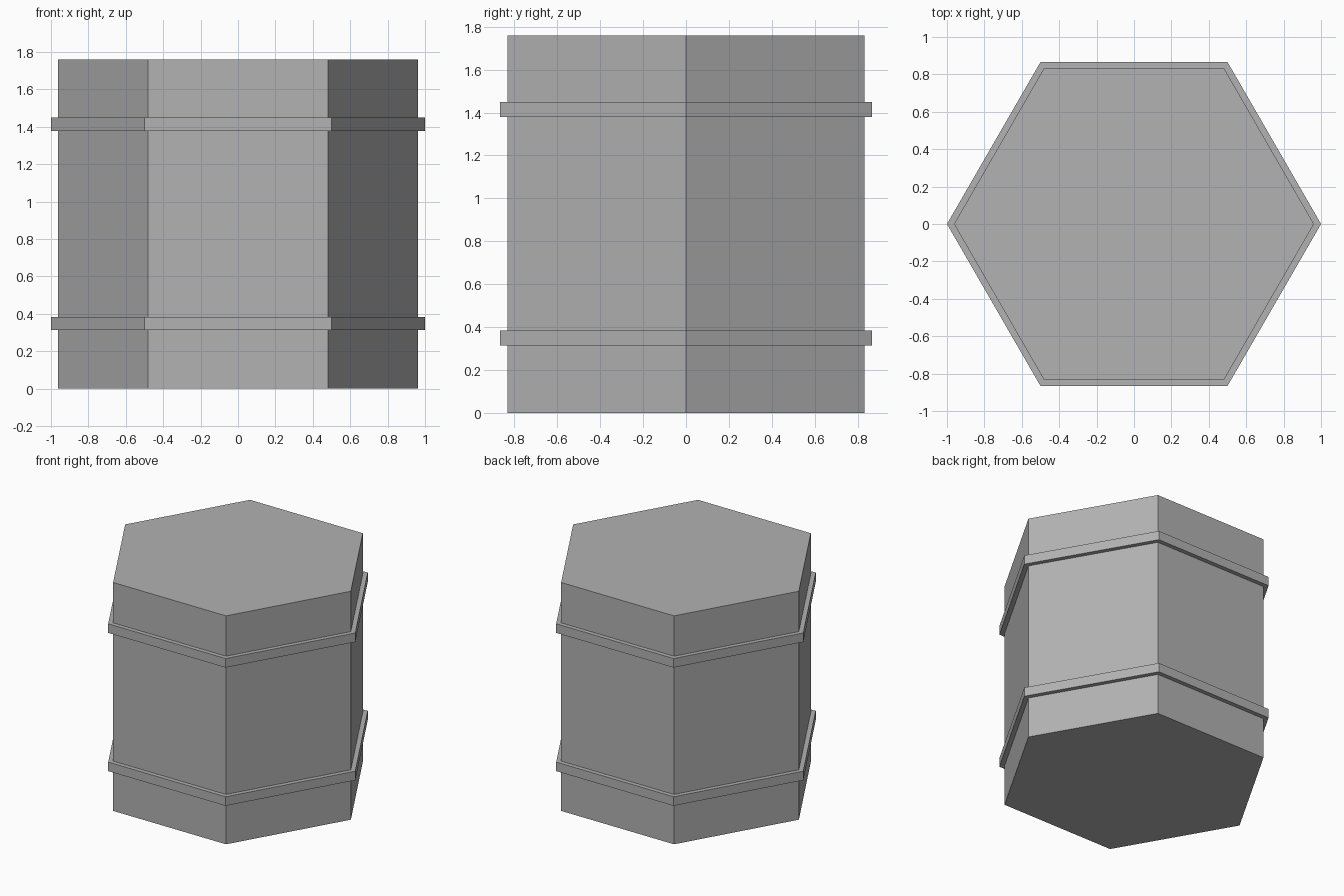
import bpy, bmesh
from math import cos, sin, pi

if "Cube" in bpy.data.objects:
    bpy.data.objects.remove(bpy.data.objects["Cube"])

SIDES = 6

# Mid grey used on every part
grey = bpy.data.materials.new("mid_grey")
grey.diffuse_color = (0.445, 0.445, 0.445, 1.0)
grey.use_nodes = True
grey.node_tree.nodes["Principled BSDF"].inputs["Base Color"].default_value = grey.diffuse_color


def hex_ring(bm, radius, z):
    return [bm.verts.new((radius * cos(2 * pi * i / SIDES),
                          radius * sin(2 * pi * i / SIDES), z))
            for i in range(SIDES)]


def loft(name, profile, closed=False):
    """Sweep a (radius, z) profile around six sides; cap the ends if open."""
    bm = bmesh.new()
    rings = [hex_ring(bm, r, z) for r, z in profile]
    pairs = list(zip(rings, rings[1:]))
    if closed:
        pairs.append((rings[-1], rings[0]))
    else:
        bm.faces.new(rings[0])
        bm.faces.new(rings[-1])
    for a, b in pairs:
        for i in range(SIDES):
            j = (i + 1) % SIDES
            bm.faces.new((a[i], a[j], b[j], b[i]))
    bmesh.ops.recalc_face_normals(bm, faces=bm.faces)
    mesh = bpy.data.meshes.new(name)
    bm.to_mesh(mesh)
    bm.free()
    mesh.materials.append(grey)
    obj = bpy.data.objects.new(name, mesh)
    bpy.context.collection.objects.link(obj)
    return obj


# Barrel body
loft("barrel_body", [(0.962, 0.0), (0.962, 1.76)])

# Hoops around the body
for name, z in (("lower_hoop", 0.314), ("upper_hoop", 1.379)):
    loft(name, [(0.955, z), (1.0, z), (1.0, z + 0.07), (0.955, z + 0.07)], closed=True)
